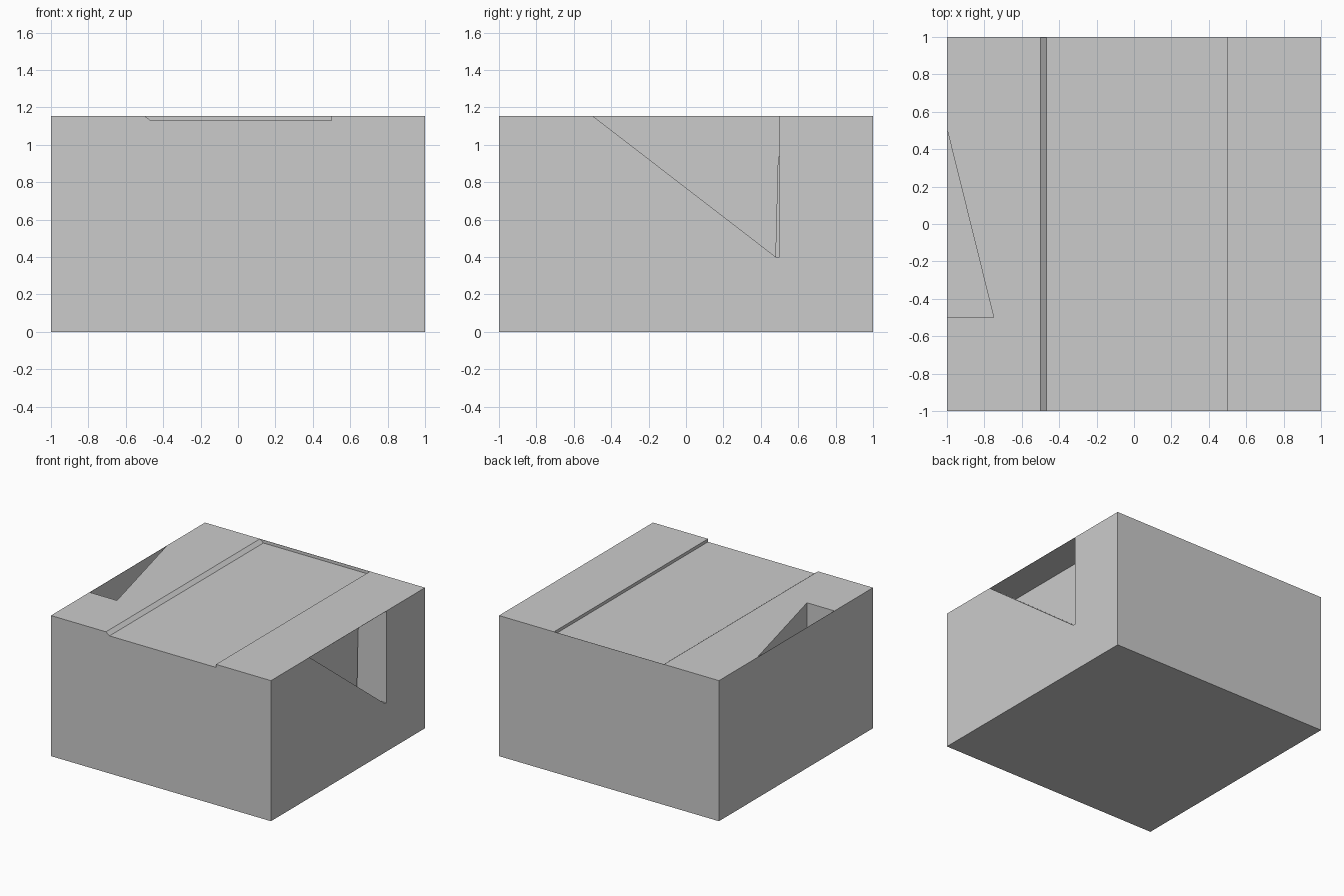
import bpy, bmesh
from mathutils import Vector

if "Cube" in bpy.data.objects:
    bpy.data.objects.remove(bpy.data.objects["Cube"])

H = 1.155      # block height
SKIN = 0.002   # paper-thin closing walls


def prism(name, outline, offset):
    """Extrude a planar 3D outline along an offset vector."""
    bm = bmesh.new()
    face = bm.faces.new([bm.verts.new(p) for p in outline])
    ext = bmesh.ops.extrude_face_region(bm, geom=[face])
    verts = [g for g in ext["geom"] if isinstance(g, bmesh.types.BMVert)]
    bmesh.ops.translate(bm, verts=verts, vec=Vector(offset))
    bmesh.ops.recalc_face_normals(bm, faces=bm.faces)
    mesh = bpy.data.meshes.new(name)
    bm.to_mesh(mesh)
    bm.free()
    obj = bpy.data.objects.new(name, mesh)
    bpy.context.collection.objects.link(obj)
    return obj


def cut(target, cutter):
    """Subtract the cutter from the target and discard it."""
    mod = target.modifiers.new(cutter.name, 'BOOLEAN')
    mod.operation = 'DIFFERENCE'
    mod.solver = 'EXACT'
    mod.object = cutter
    bpy.context.view_layer.objects.active = target
    bpy.ops.object.modifier_apply(modifier=mod.name)
    bpy.data.objects.remove(cutter, do_unlink=True)


def ramp_y(z):
    """Position along the sloping cavity floor at height z."""
    return -0.5 + (H - z) / 0.77


# Main block
block = prism("block", [(-1, -1, 0), (1, -1, 0), (1, 1, 0), (-1, 1, 0)], (0, 0, H))

# Shallow groove over the top, open at the front, thin wall at the back
cut(block, prism("groove",
                 [(-0.5, -1.1, 1.3), (-0.5, -1.1, H), (-0.468, -1.1, 1.13),
                  (0.5, -1.1, 1.13), (0.5, -1.1, 1.3)], (0, 2.1 - SKIN, 0)))

# Triangular cavity in the right side: tall mouth, then a lower deep chamber
for name, top, x_end in (("mouth", H - SKIN, 0.745), ("chamber", 0.935, -0.7)):
    cut(block, prism(name,
                     [(1.1, ramp_y(top), top), (1.1, ramp_y(0.4), 0.4),
                      (1.1, 0.5, 0.4), (1.1, 0.5, top)], (x_end - 1.1, 0, 0)))

# Triangular pit in the top, along the left edge
x0 = -1 + SKIN
cut(block, prism("pit", [(x0, 0.5, 1.3), (x0, -0.5, 1.3), (-0.75, -0.5, 1.3)],
                 (0, 0, 0.4 - 1.3)))
